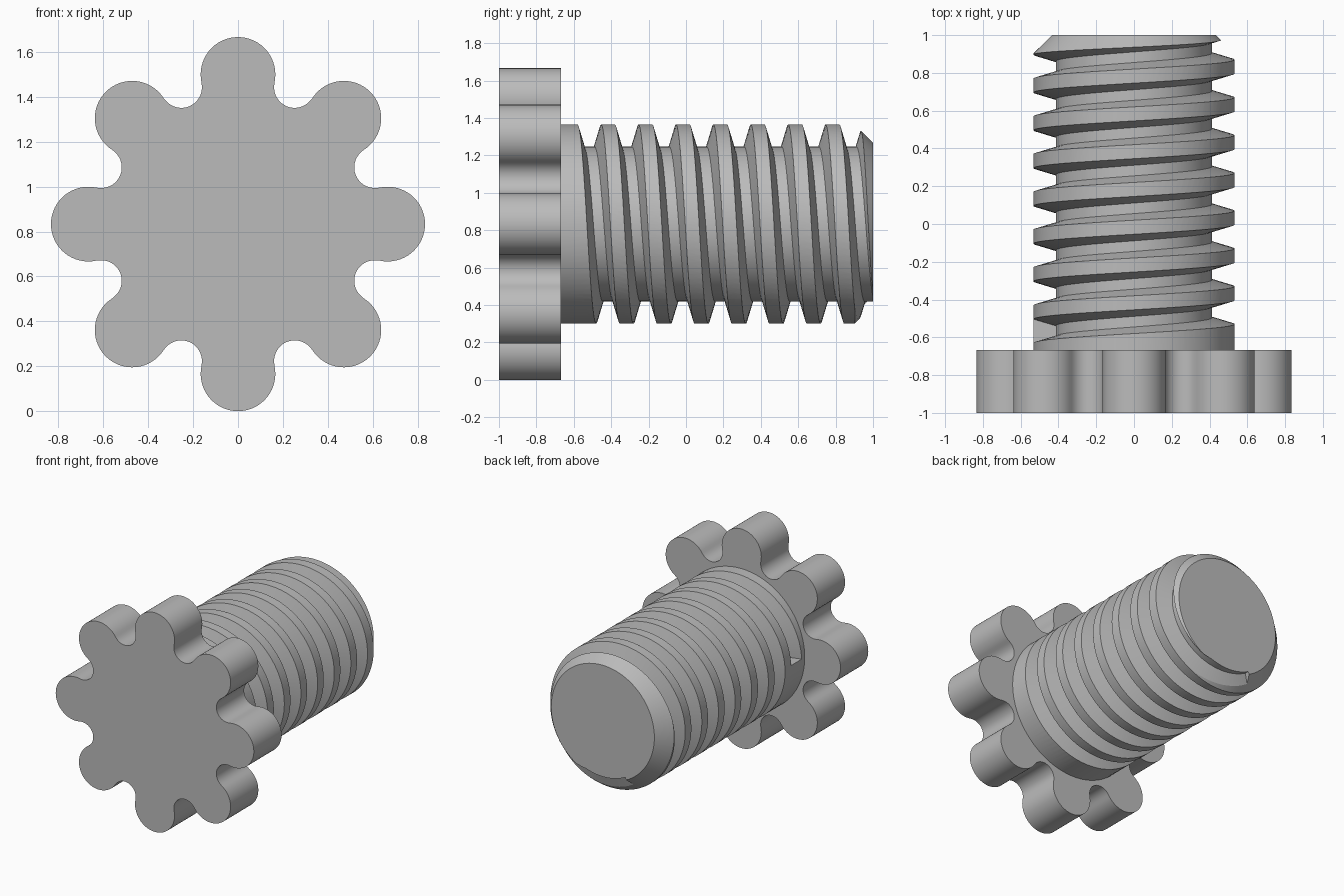
import bpy
import bmesh
from math import sin, cos, pi, radians, tau

if "Cube" in bpy.data.objects:
    bpy.data.objects.remove(bpy.data.objects["Cube"], do_unlink=True)

AXIS_Z = 0.833
SEGS = 96
PITCH = 0.2

# One plain grey for everything
grey = bpy.data.materials.new("plain_grey")
grey.use_nodes = True
grey.diffuse_color = (0.5, 0.5, 0.5, 1)
grey.node_tree.nodes["Principled BSDF"].inputs["Base Color"].default_value = (0.5, 0.5, 0.5, 1)


def make_object(name, bm):
    bmesh.ops.recalc_face_normals(bm, faces=bm.faces[:])
    mesh = bpy.data.meshes.new(name)
    bm.to_mesh(mesh)
    bm.free()
    mesh.materials.append(grey)
    obj = bpy.data.objects.new(name, mesh)
    bpy.context.scene.collection.objects.link(obj)
    return obj


def activate(obj):
    bpy.ops.object.select_all(action='DESELECT')
    obj.select_set(True)
    bpy.context.view_layer.objects.active = obj


def smooth(obj):
    activate(obj)
    bpy.ops.object.shade_smooth_by_angle(angle=radians(25))


def around(radius, turn, y):
    """Point about the screw axis, turning from the top towards +x."""
    return (radius * sin(turn), y, AXIS_Z + radius * cos(turn))


def bridge(bm, first, second):
    n = len(first)
    for i in range(n):
        j = (i + 1) % n
        bm.faces.new((first[i], first[j], second[j], second[i]))


def loft(name, rings):
    """Closed solid through a list of point rings."""
    bm = bmesh.new()
    loops = [[bm.verts.new(p) for p in ring] for ring in rings]
    for a, b in zip(loops, loops[1:]):
        bridge(bm, a, b)
    bm.faces.new(loops[0])
    bm.faces.new(loops[-1])
    return make_object(name, bm)


def arc(centre_radius, centre_angle, radius, start, end, steps):
    cx, cz = centre_radius * cos(centre_angle), centre_radius * sin(centre_angle)
    angles = [start + (end - start) * i / steps for i in range(steps + 1)]
    return [(cx + radius * cos(a), cz + radius * sin(a)) for a in angles]


# Knob head: eight round lobes joined by tangent hollows
LOBES = 8
half_step = pi / LOBES
lobe_half = radians(102.7)
hollow_half = lobe_half - half_step
outline = []
for i in range(LOBES):
    a = pi / 2 - i * tau / LOBES
    outline += arc(0.667, a, 0.1665, a + lobe_half, a - lobe_half, 32)
    b = a - half_step
    outline += arc(0.66, b, 0.0917, b + pi - hollow_half, b + pi + hollow_half, 18)[1:-1]
head = loft("knob_head", [[(x, y, AXIS_Z + z) for x, z in outline] for y in (-1, -0.667)])
smooth(head)

# Screw blank with a chamfered tip
blank_profile = [(0.532, -0.69), (0.532, 0.903), (0.434, 1.0)]
shaft = loft("threaded_shaft", [[around(r, i * tau / SEGS, y) for i in range(SEGS)]
                                for r, y in blank_profile])

# Helical groove cutter: a trapezoid swept between its two blunt ends
groove_profile = [(0.414, -0.028), (0.58, -0.077), (0.58, 0.077), (0.414, 0.028)]
first_turn, last_turn = -7.25, 0.575
steps = int((last_turn - first_turn) * SEGS)
rings = []
for i in range(steps + 1):
    t = first_turn + (last_turn - first_turn) * i / steps
    rings.append([around(r, t * tau, 0.883 + PITCH * t + dy) for r, dy in groove_profile])
cutter = loft("groove_cutter", rings)
cutter.hide_render = True

# Cut the thread, then discard the cutter
cut = shaft.modifiers.new("thread_groove", 'BOOLEAN')
cut.operation = 'DIFFERENCE'
cut.solver = 'EXACT'
cut.object = cutter
activate(shaft)
bpy.ops.object.modifier_apply(modifier=cut.name)
bpy.data.objects.remove(cutter, do_unlink=True)
smooth(shaft)
